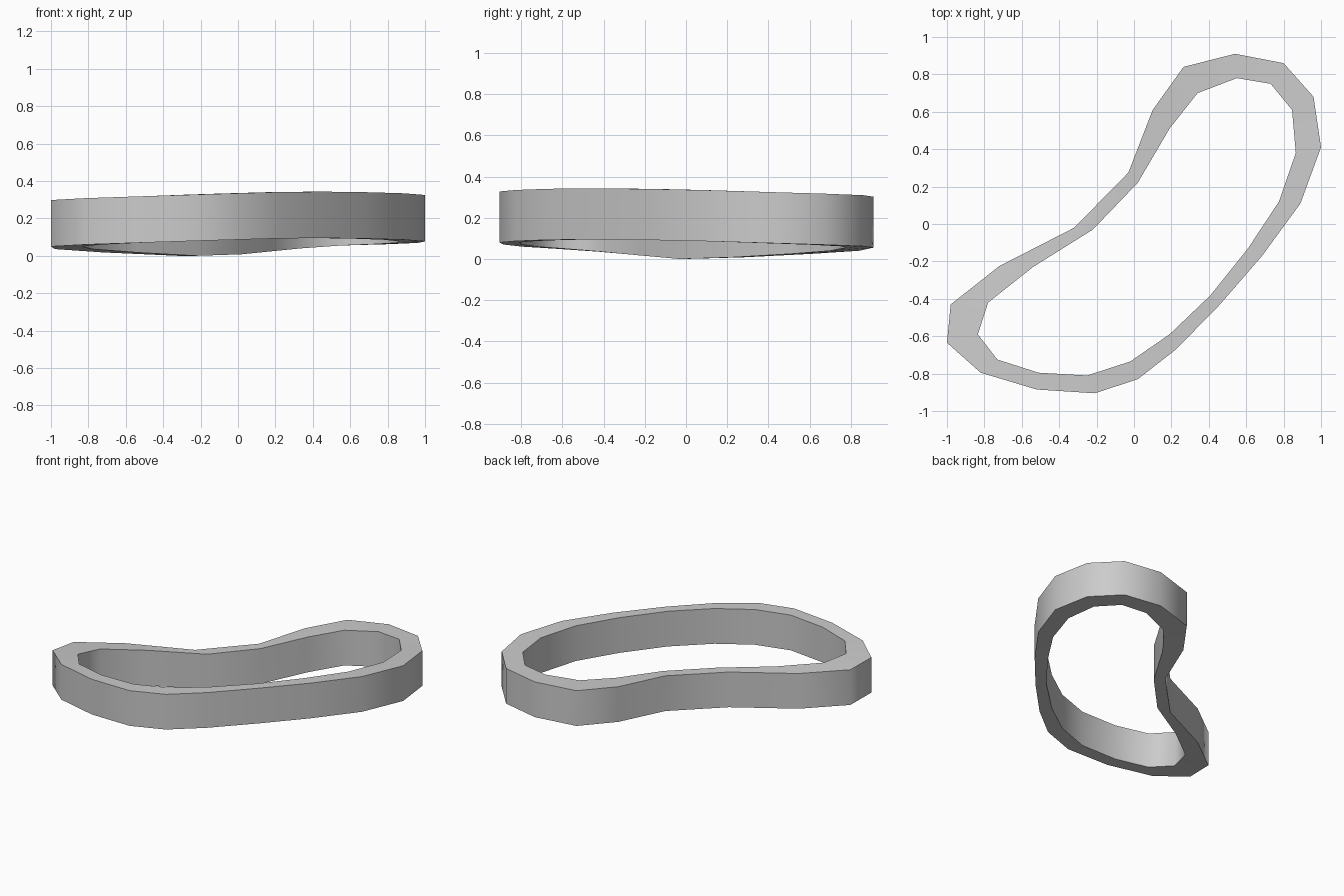
import bpy
import bmesh
import math

default_cube = bpy.data.objects.get("Cube")
if default_cube:
    bpy.data.objects.remove(default_cube, do_unlink=True)

WALL_HEIGHT = 0.248

# Outline of the band seen from above, clockwise from the left end
OUTER = [(-1, -.635), (-.98, -.43), (-.72, -.225), (-.32, -.02), (-.03, .275),
         (.1, .61), (.265, .84), (.54, .91), (.8, .86), (.96, .68),
         (1, .41), (.89, .11), (.685, -.17), (.46, -.43), (.225, -.67),
         (.02, -.83), (-.21, -.905), (-.52, -.885), (-.82, -.795)]
INNER = [(-.835, -.59), (-.78, -.42), (-.54, -.23), (-.22, -.03), (.02, .22),
         (.19, .51), (.34, .7), (.55, .78), (.73, .75), (.845, .61),
         (.865, .38), (.775, .12), (.61, -.13), (.41, -.38), (.19, -.59),
         (-.02, -.735), (-.25, -.81), (-.51, -.795), (-.73, -.725)]

# Height of the warped lower edge at each station
LIFT = [.05, .036, .018, 0, .008, .025, .04, .055, .062, .069,
        .077, .086, .092, .095, .093, .087, .08, .07, .06]


def make_material(name, colour):
    material = bpy.data.materials.new(name)
    material.use_nodes = True
    material.diffuse_color = colour
    for node in material.node_tree.nodes:
        if node.type == "BSDF_PRINCIPLED":
            node.inputs["Base Color"].default_value = colour
    return material


def add_loop(bm, outline, rise):
    """Lay one edge loop of the band along its warped height."""
    return [bm.verts.new((x, y, lift + rise))
            for (x, y), lift in zip(outline, LIFT)]


def bridge(bm, first, second):
    """Join two matching loops with a closed strip of quads."""
    count = len(first)
    for i in range(count):
        j = (i + 1) % count
        bm.faces.new((first[i], first[j], second[j], second[i]))


# Closed band: outer wall, top rim, inner wall and bottom rim
bm = bmesh.new()
loops = [add_loop(bm, OUTER, 0), add_loop(bm, OUTER, WALL_HEIGHT),
         add_loop(bm, INNER, WALL_HEIGHT), add_loop(bm, INNER, 0)]
for current, following in zip(loops, loops[1:] + loops[:1]):
    bridge(bm, current, following)
bmesh.ops.recalc_face_normals(bm, faces=bm.faces)

mesh = bpy.data.meshes.new("curved_band")
bm.to_mesh(mesh)
bm.free()
mesh.materials.append(make_material("plain grey", (0.6, 0.6, 0.6, 1)))

band = bpy.data.objects.new("curved_band", mesh)
bpy.context.collection.objects.link(band)

# Smooth walls with crisp rims
bpy.ops.object.select_all(action="DESELECT")
band.select_set(True)
bpy.context.view_layer.objects.active = band
bpy.ops.object.shade_smooth_by_angle(angle=math.radians(60))
